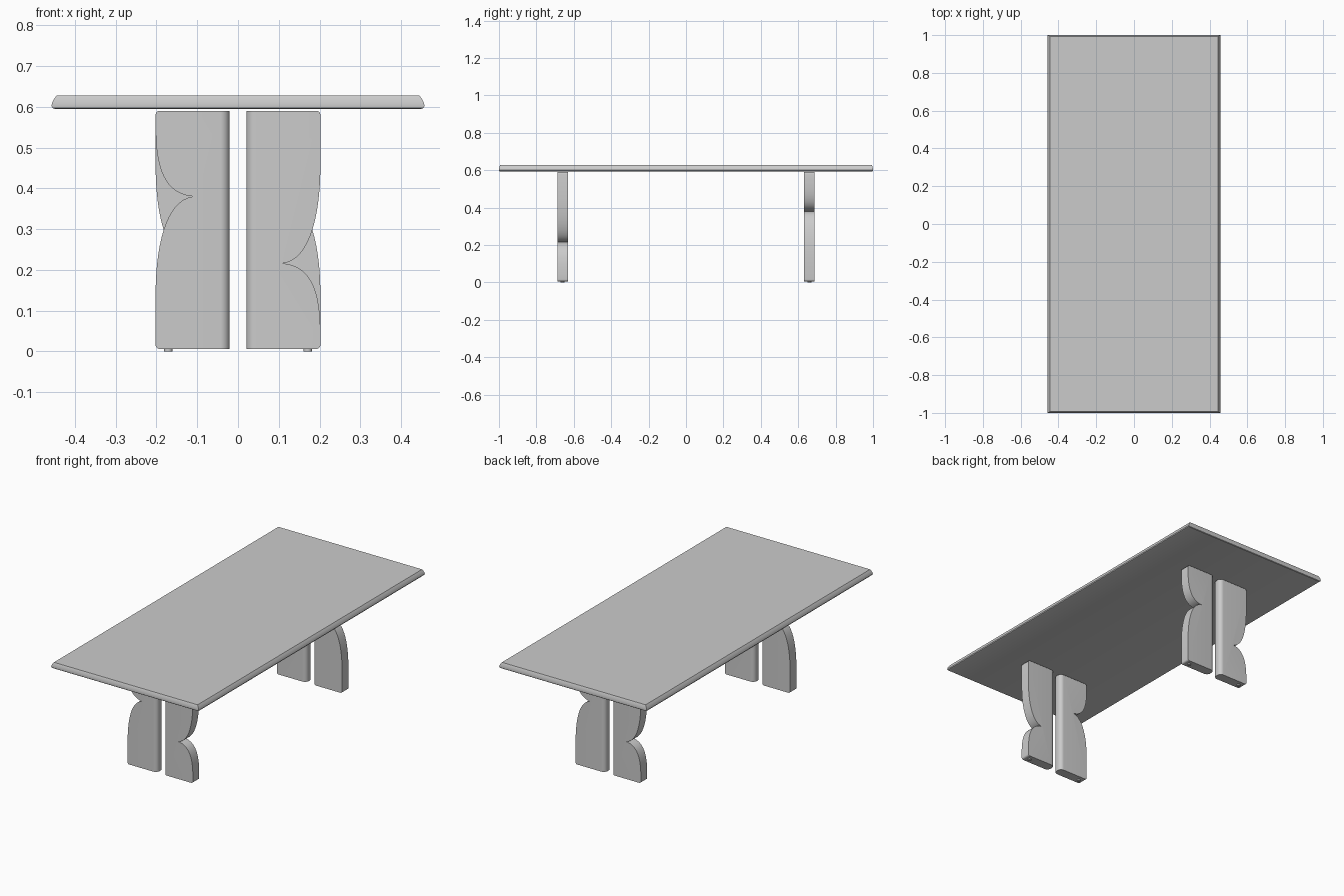
import bpy, bmesh, math
from mathutils import Vector

if "Cube" in bpy.data.objects:
    bpy.data.objects.remove(bpy.data.objects["Cube"])

LEG_LOW, LEG_HIGH = 0.006, 0.59
INNER, OUTER, TIP = 0.0205, 0.202, 0.109
LEG_Y, LEG_HALF = 0.66, 0.028


def finish(name, bm):
    bmesh.ops.recalc_face_normals(bm, faces=bm.faces[:])
    mesh = bpy.data.meshes.new(name)
    bm.to_mesh(mesh)
    bm.free()
    obj = bpy.data.objects.new(name, mesh)
    bpy.context.collection.objects.link(obj)
    bpy.context.view_layer.objects.active = obj
    bpy.ops.object.select_all(action='DESELECT')
    obj.select_set(True)
    bpy.ops.object.shade_smooth_by_angle(angle=math.radians(25))
    return obj


def bezier(a, b, c, d, n=16):
    a, b, c, d = (Vector(p) for p in (a, b, c, d))
    return [a * (1 - t)**3 + b * 3 * t * (1 - t)**2 + c * 3 * t * t * (1 - t) + d * t**3
            for t in (i / n for i in range(n + 1))]


def corner(cx, cz, r, start, n=5):
    return [Vector((cx + r * math.cos(a), cz + r * math.sin(a)))
            for a in (start + i / n * math.pi / 2 for i in range(n + 1))]


def leg_profile():
    # Left leg outline: straight inner edge, two lobes meeting at a cusp outside
    r = 0.01
    pts = [Vector((-INNER, LEG_LOW)), Vector((-INNER, LEG_HIGH))]
    pts += corner(-OUTER + r, LEG_HIGH - r, r, math.pi / 2)
    pts += bezier((-OUTER, .55), (-OUTER, .45), (-.18, .385), (-TIP, .38))
    pts += bezier((-TIP, .38), (-.18, .372), (-OUTER, .25), (-OUTER, .14))[1:]
    pts += corner(-OUTER + r, LEG_LOW + r, r, math.pi)
    return pts


def make_leg(name, x_sign, y, flipped):
    bm = bmesh.new()
    total = LEG_LOW + LEG_HIGH
    verts = [bm.verts.new((p.x * -x_sign, y - LEG_HALF, total - p.y if flipped else p.y))
             for p in leg_profile()]
    face = bm.faces.new(verts)
    ext = bmesh.ops.extrude_face_region(bm, geom=[face])
    bmesh.ops.translate(bm, vec=(0, 2 * LEG_HALF, 0),
                        verts=[v for v in ext['geom'] if isinstance(v, bmesh.types.BMVert)])
    # Rounded vertical edges on the side facing the gap
    inner = [e for e in bm.edges
             if all(abs(abs(v.co.x) - INNER) < 1e-4 for v in e.verts)
             and abs(e.verts[0].co.z - e.verts[1].co.z) > 0.3]
    bmesh.ops.bevel(bm, geom=inner, offset=0.023, segments=8, profile=0.5, affect='EDGES')
    finish(name, bm)


def make_foot(name, x, y):
    bm = bmesh.new()
    bmesh.ops.create_cone(bm, cap_ends=True, segments=20, radius1=0.01, radius2=0.01, depth=0.008)
    bmesh.ops.translate(bm, vec=(x, y, 0.004), verts=bm.verts[:])
    finish(name, bm)


# Tabletop: stacked rectangles forming the eased edge
bm = bmesh.new()
rings = [(.449, .996, .5945), (.455, .999, .597), (.4575, 1, .602),
         (.4555, .999, .610), (.451, .997, .619), (.445, .993, .627)]
loops = [[bm.verts.new((sx * hx, sy * hy, z)) for sx, sy in ((-1, -1), (1, -1), (1, 1), (-1, 1))]
         for hx, hy, z in rings]
for a, b in zip(loops, loops[1:]):
    for i in range(4):
        j = (i + 1) % 4
        bm.faces.new((a[i], a[j], b[j], b[i]))
bm.faces.new(loops[0][::-1])
bm.faces.new(loops[-1])
finish("tabletop", bm)

# Legs in two pairs, the back pair turned half a turn from the front pair
for y_sign, row in ((-1, "front"), (1, "back")):
    for x_sign, side in ((-1, "left"), (1, "right")):
        y = y_sign * LEG_Y
        make_leg(f"{row}_{side}_leg", x_sign, y, flipped=(x_sign != y_sign))
        make_foot(f"{row}_{side}_foot", x_sign * 0.171, y)
